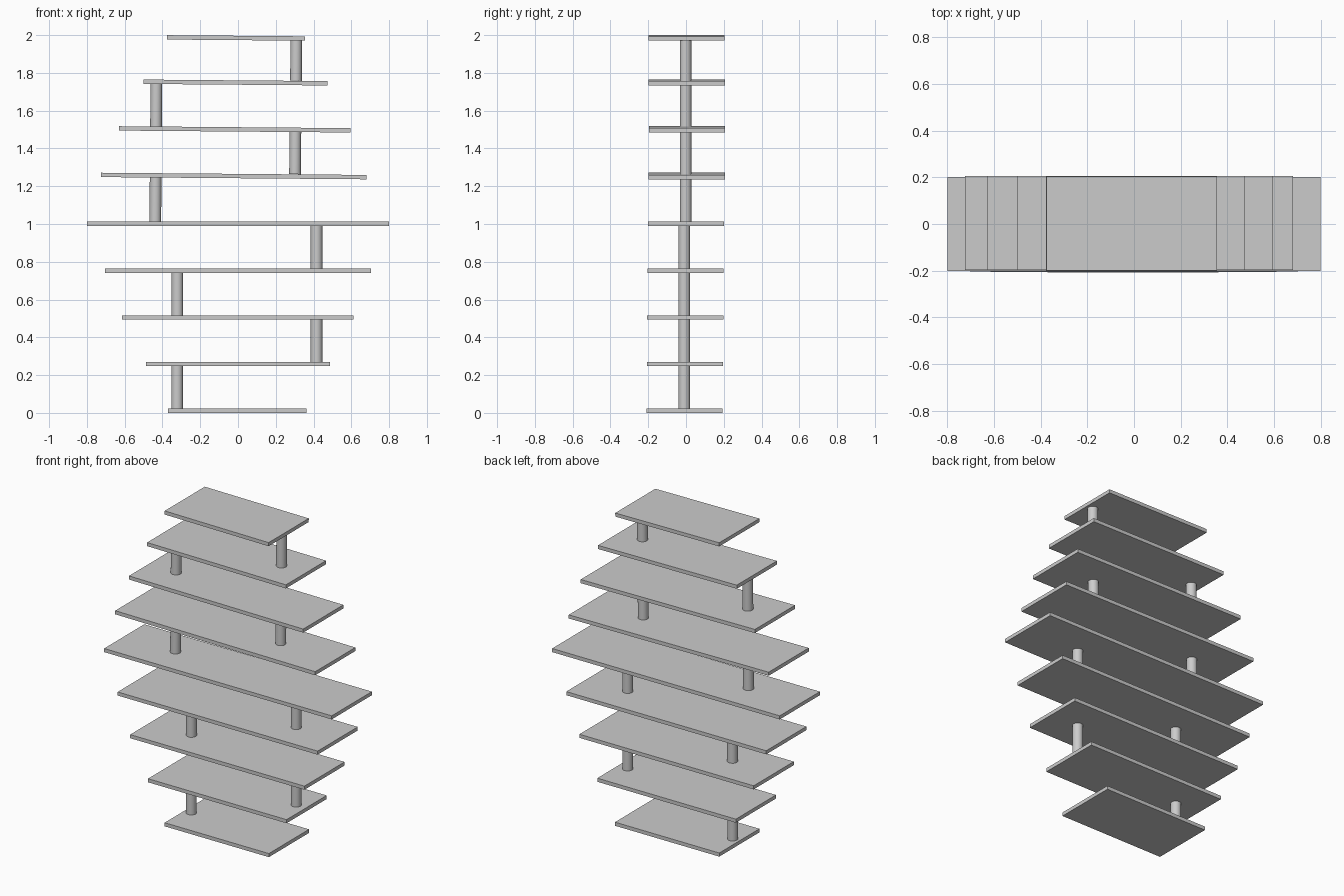
import bpy
import math

if "Cube" in bpy.data.objects:
    bpy.data.objects.remove(bpy.data.objects["Cube"])

THICK = 0.023
DEPTH = 0.403
TILT = math.radians(0.48)   # slight lean of the upper stack


def board(name, x0, x1, y, z, tilt=0.0):
    bpy.ops.mesh.primitive_cube_add(size=1, location=((x0 + x1) / 2, y, z))
    ob = bpy.context.object
    ob.name = name
    ob.scale = (x1 - x0, DEPTH, THICK)
    ob.rotation_euler = (0, tilt, 0)


def post(name, x, y, z0, z1, tilt=0.0):
    bpy.ops.mesh.primitive_cylinder_add(vertices=32, radius=0.031, depth=z1 - z0,
                                        location=(x, y, (z0 + z1) / 2))
    ob = bpy.context.object
    ob.name = name
    ob.rotation_euler = (0, tilt, 0)
    bpy.ops.object.shade_smooth_by_angle()


# Shelves: left edge, right edge, y centre, z centre, tilt
shelves = [
    (-0.370, 0.363, -0.007, 0.0115, 0),
    (-0.488, 0.486, -0.005, 0.259, 0),
    (-0.614, 0.611, -0.004, 0.505, 0),
    (-0.703, 0.703, -0.003, 0.752, 0),
    (-0.800, 0.800, 0.000, 1.001, 0),
    (-0.725, 0.681, 0.004, 1.254, TILT),
    (-0.629, 0.596, 0.005, 1.501, TILT),
    (-0.501, 0.475, 0.004, 1.749, TILT),
    (-0.376, 0.355, 0.002, 1.985, TILT),
]
for i, s in enumerate(shelves):
    board(f"shelf_{i + 1}", *s)

# Posts alternate sides between neighbouring shelves
post_x = [-0.322, 0.416, -0.321, 0.416, -0.437, 0.303, -0.433, 0.308]
for i, x in enumerate(post_x):
    lower, upper = shelves[i], shelves[i + 1]
    upper_half = i >= 4
    post(f"post_{i + 1}", x, -0.002 if upper_half else -0.009,
         lower[3] + THICK / 2 - 0.002, upper[3] - THICK / 2 + 0.003,
         TILT if upper_half else 0.0)
